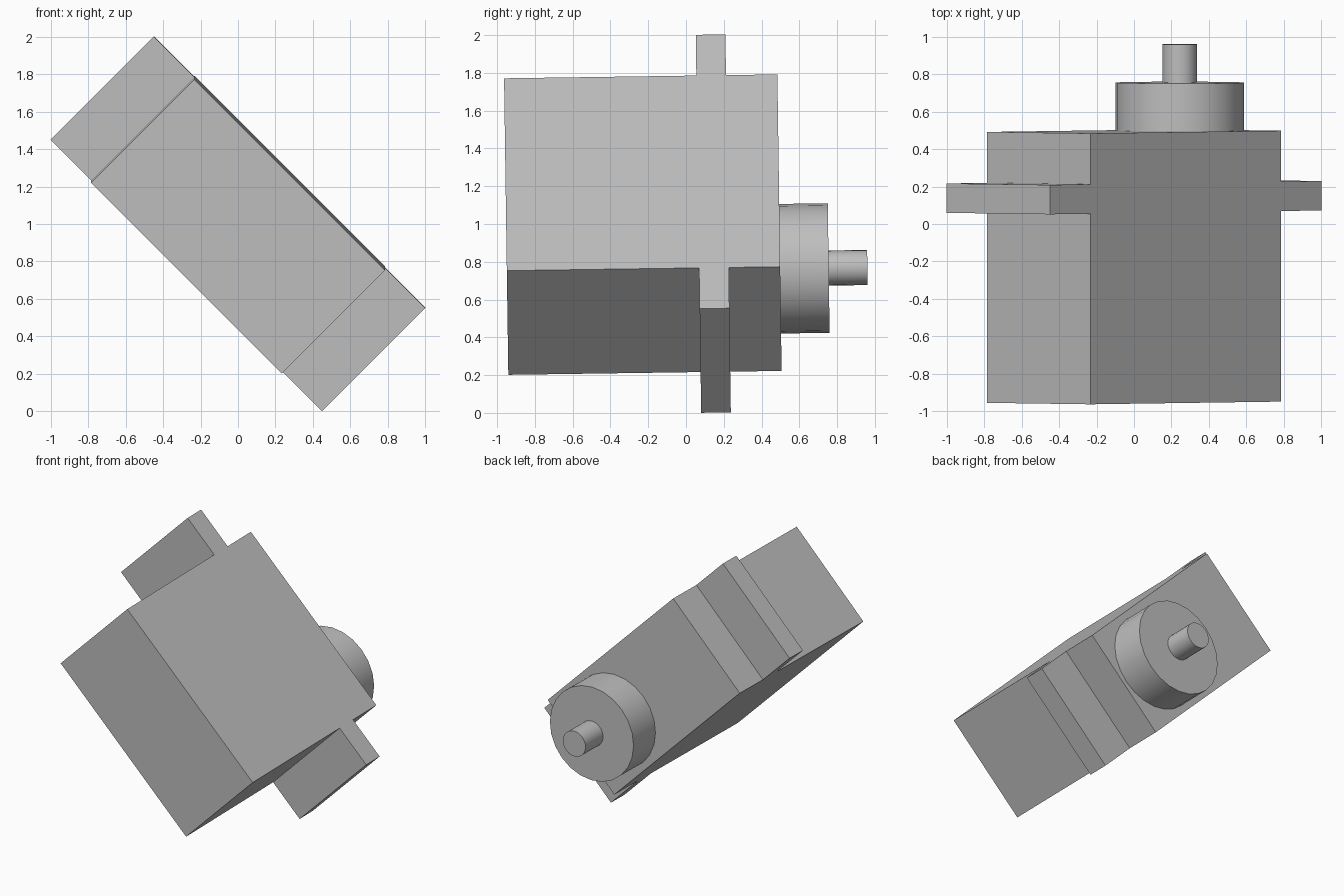
import bpy, bmesh, math
from mathutils import Matrix

cube = bpy.data.objects.get("Cube")
if cube:
    bpy.data.objects.remove(cube, do_unlink=True)

# Single plain grey
grey = bpy.data.materials.new("plain_grey")
grey.use_nodes = True
COLOUR = (0.52, 0.52, 0.52, 1)
grey.diffuse_color = COLOUR
grey.node_tree.nodes["Principled BSDF"].inputs["Base Color"].default_value = COLOUR

# Whole motor leans 45 degrees sideways and tips very slightly back
POSE = (Matrix.Translation((0, 0, 1))
        @ Matrix.Rotation(0.0143, 4, 'X')
        @ Matrix.Rotation(math.radians(45), 4, 'Y'))


def finish(name, bm):
    bmesh.ops.recalc_face_normals(bm, faces=bm.faces)
    mesh = bpy.data.meshes.new(name)
    bm.to_mesh(mesh)
    bm.free()
    mesh.materials.append(grey)
    obj = bpy.data.objects.new(name, mesh)
    bpy.context.collection.objects.link(obj)
    obj.matrix_world = POSE
    return obj


# Housing with mounting ears: half outline mirrored, then extruded across
def housing(half_width):
    body, ear = 0.72, 1.025
    half = [(body, -0.952), (body, 0.066), (ear, 0.066),
            (ear, 0.223), (body, 0.223), (body, 0.495)]
    outline = half + [(-x, y) for x, y in reversed(half)]
    bm = bmesh.new()
    face = bm.faces.new([bm.verts.new((x, y, -half_width)) for x, y in outline])
    grown = bmesh.ops.extrude_face_region(bm, geom=[face])
    verts = [v for v in grown["geom"] if isinstance(v, bmesh.types.BMVert)]
    bmesh.ops.translate(bm, verts=verts, vec=(0, 0, 2 * half_width))
    finish("motor_housing", bm)


# Round parts on the back, lying along y
def drum(name, radius, y0, y1, sides):
    bm = bmesh.new()
    place = Matrix.Translation((0.345, (y0 + y1) / 2, 0)) @ Matrix.Rotation(math.pi / 2, 4, 'X')
    bmesh.ops.create_cone(bm, cap_ends=True, segments=sides, radius1=radius,
                          radius2=radius, depth=y1 - y0, matrix=place)
    obj = finish(name, bm)
    bpy.ops.object.select_all(action='DESELECT')
    obj.select_set(True)
    bpy.context.view_layer.objects.active = obj
    bpy.ops.object.shade_smooth_by_angle(angle=math.radians(35))


housing(0.39)
drum("gear_cover", 0.343, 0.49, 0.752, 24)
drum("output_shaft", 0.093, 0.745, 0.957, 24)
